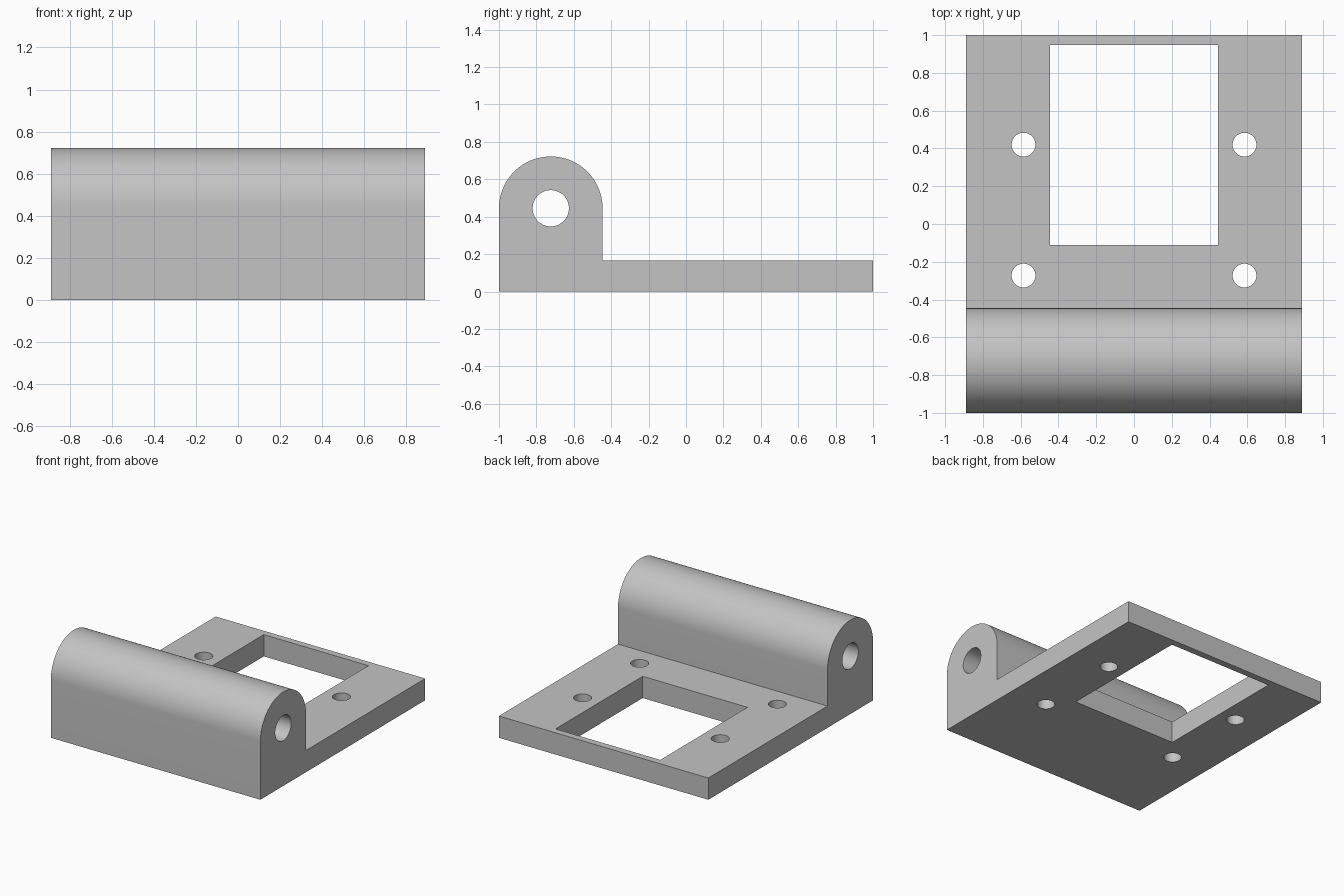
import bpy, bmesh, math
from mathutils import Vector

cube = bpy.data.objects.get("Cube")
if cube:
    bpy.data.objects.remove(cube, do_unlink=True)

HALF_W = 0.89               # half width of the bracket
PLATE_H = 0.167             # plate thickness
BARREL = Vector((0, -0.723, 0.445))
BARREL_R = 0.277

grey = bpy.data.materials.new("plain grey")
grey.use_nodes = True
colour = (0.55, 0.55, 0.55, 1)
grey.diffuse_color = colour
grey.node_tree.nodes["Principled BSDF"].inputs["Base Color"].default_value = colour


def extrude_outline(name, points, direction):
    """Solid made by sweeping a closed outline along a direction."""
    bm = bmesh.new()
    face = bm.faces.new([bm.verts.new(p) for p in points])
    swept = bmesh.ops.extrude_face_region(bm, geom=[face])["geom"]
    verts = [v for v in swept if isinstance(v, bmesh.types.BMVert)]
    bmesh.ops.translate(bm, verts=verts, vec=direction)
    bmesh.ops.recalc_face_normals(bm, faces=bm.faces)
    mesh = bpy.data.meshes.new(name)
    bm.to_mesh(mesh)
    bm.free()
    mesh.materials.append(grey)
    obj = bpy.data.objects.new(name, mesh)
    bpy.context.collection.objects.link(obj)
    return obj


def circle(centre, radius, u, v, count=64):
    angles = [2 * math.pi * i / count for i in range(count)]
    return [Vector(centre) + radius * (math.cos(a) * Vector(u) + math.sin(a) * Vector(v))
            for a in angles]


X, Y, Z = Vector((1, 0, 0)), Vector((0, 1, 0)), Vector((0, 0, 1))

# Side profile: flat plate rising into a round-topped hinge barrel
back_of_barrel = BARREL.y + BARREL_R
profile = [(-1, 0), (1, 0), (1, PLATE_H), (back_of_barrel, PLATE_H)]
for i in range(49):
    a = math.pi * i / 48
    profile.append((BARREL.y + BARREL_R * math.cos(a), BARREL.z + BARREL_R * math.sin(a)))
bracket = extrude_outline("hinge_bracket", [(-HALF_W, y, z) for y, z in profile], X * HALF_W * 2)

# Pin bore through the barrel
cutters = [extrude_outline("pin_bore", circle(BARREL - X, 0.097, Y, Z), X * 2)]

# Rectangular window in the plate
window = [(-0.445, -0.11, -0.1), (0.445, -0.11, -0.1), (0.445, 0.948, -0.1), (-0.445, 0.948, -0.1)]
cutters.append(extrude_outline("window", window, Z * 0.5))

# Four screw holes
for x in (-0.585, 0.585):
    for y in (-0.273, 0.42):
        cutters.append(extrude_outline("screw_hole", circle((x, y, -0.1), 0.063, X, Y), Z * 0.5))

# Cut all the openings, then discard the cutters
bpy.context.view_layer.objects.active = bracket
for cutter in cutters:
    mod = bracket.modifiers.new(cutter.name, "BOOLEAN")
    mod.operation = "DIFFERENCE"
    mod.solver = "EXACT"
    mod.object = cutter
    bpy.ops.object.modifier_apply(modifier=mod.name)
    bpy.data.objects.remove(cutter, do_unlink=True)

# Smooth barrel and bores, sharp edges elsewhere
bpy.ops.object.select_all(action="DESELECT")
bracket.select_set(True)
bpy.ops.object.shade_smooth_by_angle(angle=math.radians(30))
